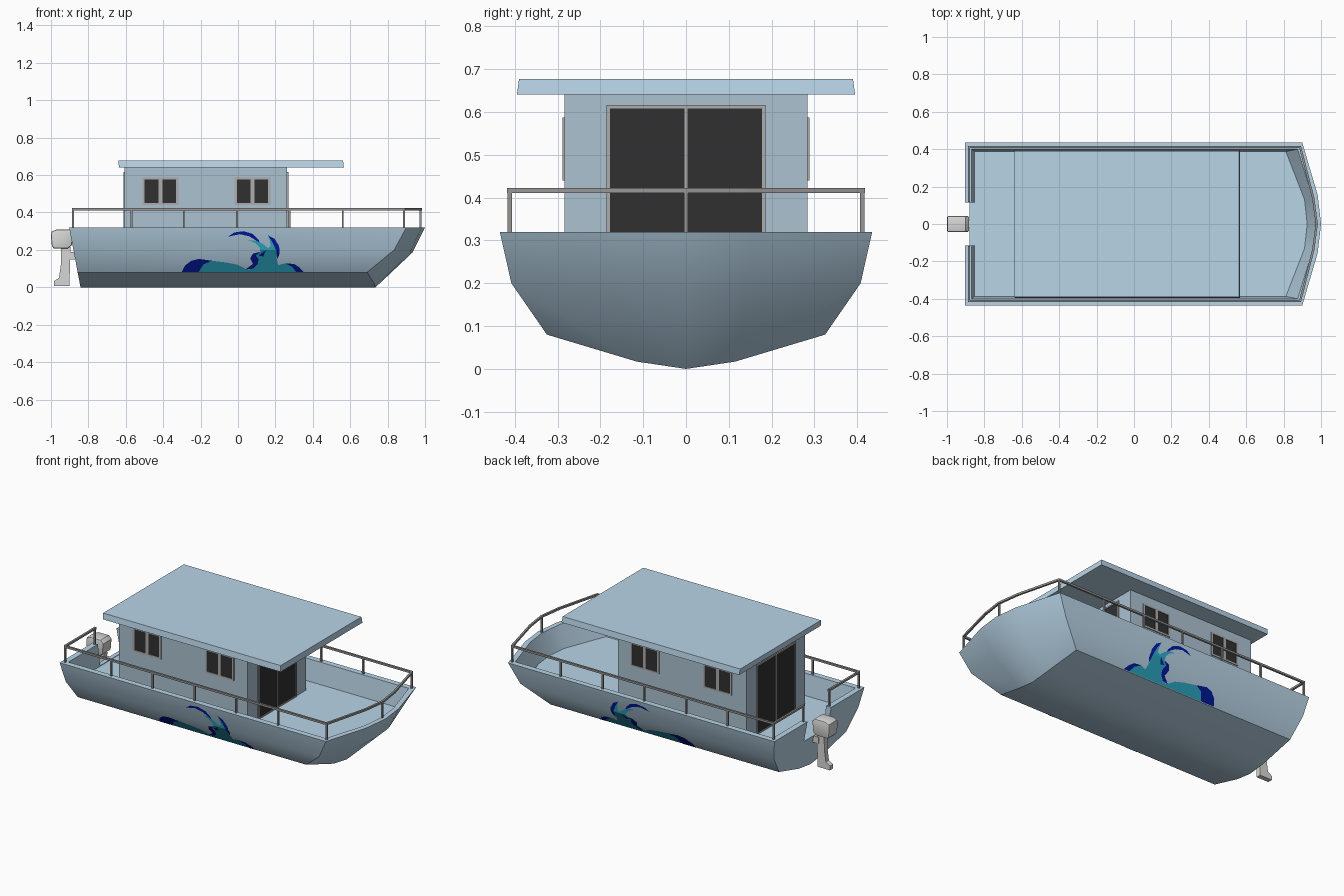
import bpy, bmesh, math
from mathutils import Vector

if "Cube" in bpy.data.objects:
    bpy.data.objects.remove(bpy.data.objects["Cube"])


def material(name, rgb):
    m = bpy.data.materials.new(name)
    m.diffuse_color = (*rgb, 1)
    m.use_nodes = True
    m.node_tree.nodes["Principled BSDF"].inputs["Base Color"].default_value = m.diffuse_color
    return m


BLUE = material("pale_blue_paint", (0.49, 0.67, 0.81))
WALL = material("cabin_grey_blue", (0.41, 0.54, 0.64))
GLASS = material("dark_glass", (0.03, 0.03, 0.03))
FRAME = material("grey_frame", (0.42, 0.42, 0.42))
RAIL = material("rail_metal", (0.31, 0.305, 0.30))
MOTOR = material("motor_grey", (0.68, 0.675, 0.67))
NAVY = material("navy_paint", (0.001, 0.01, 0.36))
TEAL = material("teal_paint", (0.025, 0.42, 0.6))


def finish(name, bm, mat, smooth=False):
    bmesh.ops.remove_doubles(bm, verts=bm.verts, dist=1e-4)
    bmesh.ops.recalc_face_normals(bm, faces=bm.faces)
    me = bpy.data.meshes.new(name)
    bm.to_mesh(me)
    bm.free()
    me.materials.append(mat)
    ob = bpy.data.objects.new(name, me)
    bpy.context.collection.objects.link(ob)
    if smooth:
        bpy.ops.object.select_all(action='DESELECT')
        ob.select_set(True)
        bpy.context.view_layer.objects.active = ob
        bpy.ops.object.shade_smooth_by_angle(angle=math.radians(30))
    return ob


def add_box(bm, lo, hi):
    vs = bmesh.ops.create_cube(bm, size=1)['verts']
    for v in vs:
        v.co = Vector([(l + h) / 2 + c * (h - l) for l, h, c in zip(lo, hi, v.co)])
    return vs


def boxes(name, mat, items):
    bm = bmesh.new()
    for lo, hi in items:
        add_box(bm, lo, hi)
    return finish(name, bm, mat)


def add_beam(bm, a, b, t=0.012):
    a, b = Vector(a), Vector(b)
    d = b - a
    q = d.to_track_quat('Z', 'Y')
    for v in bmesh.ops.create_cube(bm, size=1)['verts']:
        v.co = (a + b) / 2 + q @ Vector((v.co.x * t, v.co.y * t, v.co.z * (d.length + t * 0.6)))


# Hull: half cross-section, bow rows and rim loops, mirrored across y
section = [(0, 0), (.115, .017), (.325, .08), (.408, .2), (.435, .32)]
corner_x = [.735, .73, .69, .835, .9]
stern = [(-.842 - .19 * z, y, z) for y, z in section]
corner = [(x, y, z) for x, (y, z) in zip(corner_x, section)]
bow_mid = [(.932, 0, .185), (.92, .14, .187), corner[3]]
bow_top = [(1, 0, .32), (.982, .155, .32), corner[4]]
outer = [(stern[4][0], 0, .32), stern[4], corner[4], bow_top[1], bow_top[0]]
inner = [(x, y, .32) for x, y in [(-.868, 0), (-.868, .4), (.875, .4), (.955, .14), (.97, 0)]]
floor = [(x, y, .19) for x, y in [(-.852, 0), (-.852, .387), (.812, .387), (.912, .13), (.926, 0)]]

bm = bmesh.new()
for s in (1, -1):
    def face(pts):
        bm.faces.new([bm.verts.new((x, s * y, z)) for x, y, z in pts])

    def strip(a, b):
        for i in range(len(a) - 1):
            face([a[i], a[i + 1], b[i + 1], b[i]])
    strip(stern, corner)
    strip(corner[:3], bow_mid)
    strip(bow_mid, bow_top)
    face(stern + [outer[0]])
    strip(outer, inner)
    strip(inner, floor)
    face(floor)
hull = finish("hull", bm, BLUE, smooth=True)

# Boarding gap cut through the stern wall
cutter = boxes("stern_gap_cutter", BLUE, [((-1, -.115, .193), (-.8, .115, .4))])
cutter.hide_render = True
mod = hull.modifiers.new("gap", 'BOOLEAN')
mod.operation = 'DIFFERENCE'
mod.solver = 'EXACT'
mod.object = cutter
deps = bpy.context.evaluated_depsgraph_get()
hull_mesh = bpy.data.meshes.new_from_object(hull.evaluated_get(deps))
hull.modifiers.clear()
hull.data = hull_mesh
bpy.data.objects.remove(cutter)

# Cabin and overhanging roof
boxes("cabin", WALL, [((-.607, -.284, .185), (.263, .284, .645))])
bm = bmesh.new()
for v in add_box(bm, (-.636, -.395, .641), (.566, .395, .677)):
    if v.co.z > .66:
        v.co.y *= .988
        v.co.x -= .004
finish("roof", bm, BLUE)

# Windows on both cabin sides: frame bars around two panes
frames, panes = [], []
for s in (1, -1):
    for x in (-.415, .0775):
        def plate(x0, x1, z0, z1, d):
            y0, y1 = sorted((s * .28, s * (.284 + d)))
            return ((x0, y0, z0), (x1, y1, z1))
        for c in (-.09, 0, .09):
            w = .01 if c == 0 else .006
            frames.append(plate(x + c - w, x + c + w, .44, .587, .005))
        for z in (.44, .577):
            frames.append(plate(x - .096, x + .096, z, z + .01, .005))
        panes.append(plate(x - .09, x + .09, .445, .582, .002))
boxes("window_frames", FRAME, frames)
boxes("window_panes", GLASS, panes)

# Double sliding doors at both cabin ends
frames, panes = [], []
for s, wall in ((1, .263), (-1, -.607)):
    def slab(y0, y1, z0, z1, d):
        x0, x1 = sorted((wall - s * .01, wall + s * d))
        return ((x0, y0, z0), (x1, y1, z1))
    for y in (-.182, 0, .182):
        frames.append(slab(y - .004, y + .004, .19, .616, .006))
    frames.append(slab(-.186, .186, .608, .616, .006))
    frames.append(slab(-.186, .186, .19, .198, .006))
    panes.append(slab(-.18, .18, .19, .612, .003))
boxes("door_frames", FRAME, frames)
boxes("door_panes", GLASS, panes)

# Railing: top rail along each side, with posts
bm = bmesh.new()
path = [(-.882, .12), (-.882, .412), (.888, .412), (.958, .14), (.977, 0)]
posts = [(-.882, .125), (.975, 0)] + [(x, .412) for x in (-.882, -.57, -.29, -.005, .275, .56, .888)]
for s in (1, -1):
    for a, b in zip(path, path[1:]):
        add_beam(bm, (a[0], s * a[1], .417), (b[0], s * b[1], .417))
    for x, y in posts:
        if y or s > 0:
            add_beam(bm, (x, s * y, .315), (x, s * y, .415), .01)
finish("railing", bm, RAIL)


# Outboard motor: side profiles extruded in y
def add_profile(bm, pts, half):
    f = bm.faces.new([bm.verts.new((x, -half, z)) for x, z in pts])
    new = bmesh.ops.extrude_face_region(bm, geom=[f])['geom']
    for v in new:
        if isinstance(v, bmesh.types.BMVert):
            v.co.y = half


bm = bmesh.new()
add_profile(bm, [(-1, .27), (-.997, .298), (-.97, .309), (-.9, .309), (-.882, .29),
                 (-.888, .225), (-.91, .208), (-.985, .208), (-.995, .22)], .043)
bmesh.ops.bevel(bm, geom=[e for e in bm.edges if abs(e.verts[0].co.y - e.verts[1].co.y) < .01],
                offset=.008, segments=2, affect='EDGES', profile=.5)
finish("motor_head", bm, MOTOR, smooth=True)
bm = bmesh.new()
add_profile(bm, [(-.945, .215), (-.947, .12), (-.957, .05), (-.985, .032), (-.985, .006),
                 (-.9, .006), (-.9, .06), (-.895, .215)], .015)
finish("motor_leg", bm, MOTOR)
boxes("motor_bracket", MOTOR, [((-.91, -.02, .15), (-.868, .02, .19))])


# Painted wave: thin plates that follow the two slopes of the hull side
def hull_y(z):
    return .325 + (z - .08) * .083 / .12 if z < .2 else .408 + (z - .2) * .027 / .12


def paint(name, mat, shapes, lift):
    bm = bmesh.new()
    for s in (1, -1):
        for pts in shapes:
            f = bm.faces.new([bm.verts.new((x / 100, s, z / 100)) for x, z in pts])
            f.normal_update()
    bmesh.ops.triangulate(bm, faces=bm.faces[:], ngon_method='EAR_CLIP')
    bmesh.ops.bisect_plane(bm, geom=bm.verts[:] + bm.edges[:] + bm.faces[:],
                           plane_co=(0, 0, .2), plane_no=(0, 0, 1))
    for v in bm.verts:
        v.co.y *= hull_y(v.co.z) + lift
    ob = finish(name, bm, mat)
    for p in ob.data.polygons:
        if p.normal.y * p.center.y < 0:
            p.flip()


paint("wave_body", TEAL, [
    [(-21, 8.2), (-19, 12), (-14, 14.2), (-6, 13.2), (0, 12), (5, 9.3), (8, 10), (10.5, 12.5),
     (11, 15), (9.5, 17), (12, 19), (11.5, 21.5), (9.5, 23.5), (5.5, 25.2), (10, 25),
     (13.5, 23), (16, 21), (17.5, 22), (17, 25), (16, 27), (20, 24.5), (22, 20),
     (20.5, 16), (21.5, 11.8), (25, 12.8), (29, 11), (31, 8.2)]], .002)
paint("wave_accents", NAVY, [
    [(-30, 8.2), (-28.5, 11.5), (-25, 14.2), (-21, 15.2), (-14, 14.2), (-18.5, 12.2), (-21, 8.2)],
    [(-5.5, 27), (-2, 29.3), (3, 30), (8, 28.5), (11, 25.5), (11.5, 24), (6, 27.3), (1, 28.4)],
    [(16, 27.8), (19.5, 26), (22, 22), (22.3, 18), (21, 15), (20.5, 19.5), (18.5, 24)],
    [(4, 9.5), (8, 10), (10.5, 12.5), (11, 15), (9.5, 17), (12, 19), (8, 18), (6.5, 15.5), (8, 12.5)],
    [(11, 17), (15, 20), (13.5, 16.5)],
    [(25, 12.8), (30, 12.5), (33, 10.5), (35, 8.2), (31, 8.2), (29, 11)]], .0035)
